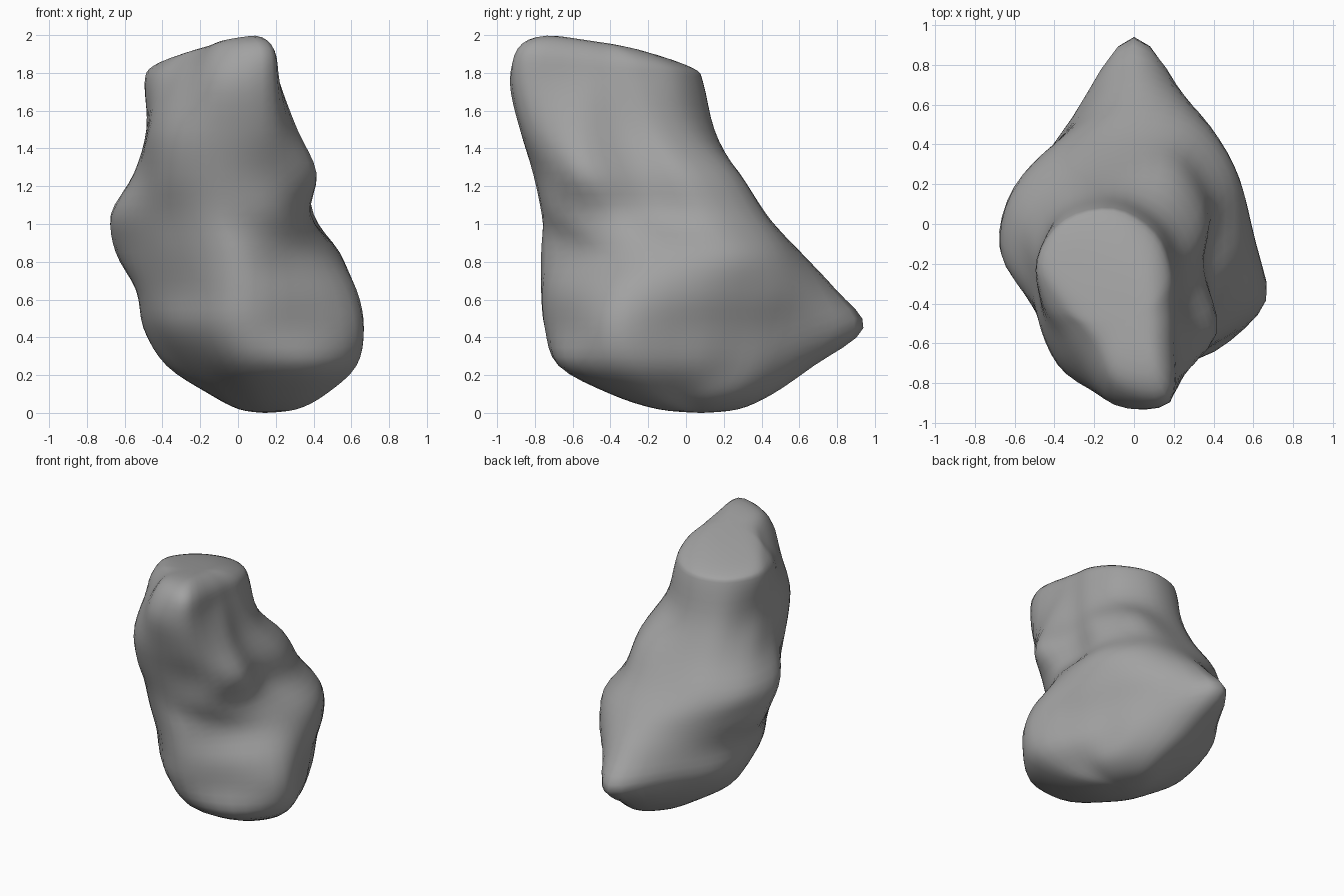
import bpy
import bmesh
from math import cos, sin, tau
from mathutils import Vector

SPOKES = 12        # measured directions per ring, counter-clockwise from +x
STEPS = 4          # interpolated steps between measurements


def ring(height, centre, radii, scale=1.0, lean=(0.0, 0.0)):
    """Closed ring of points from its radii; lean tilts the ring along x and y."""
    points = []
    for i, radius in enumerate(radii):
        angle = tau * i / SPOKES
        dx = cos(angle) * radius * scale
        dy = sin(angle) * radius * scale
        dz = lean[0] * dx + lean[1] * dy
        points.append(Vector((centre[0] + dx, centre[1] + dy, height + dz)))
    return points


def spline(a, b, c, d, t):
    """Smooth curve from b to c, guided by the neighbours a and d."""
    return 0.5 * (2 * b + (c - a) * t + (2 * a - 5 * b + 4 * c - d) * t ** 2
                  + (3 * b - a - 3 * c + d) * t ** 3)


def refine(items, closed):
    """Interpolate a row of points, either around a loop or along a line."""
    count = len(items)

    def pick(i):
        return items[i % count] if closed else items[max(0, min(count - 1, i))]

    result = []
    for i in range(count if closed else count - 1):
        for step in range(STEPS):
            result.append(spline(pick(i - 1), pick(i), pick(i + 1), pick(i + 2), step / STEPS))
    if not closed:
        result.append(items[-1])
    return result


# Remove the default cube
default_cube = bpy.data.objects.get("Cube")
if default_cube:
    bpy.data.objects.remove(default_cube, do_unlink=True)

# Rounded underside
underside = (.30, .32, .37, .46, .36, .30, .27, .28, .31, .39, .43, .40)
belly = (.49, .44, .52, .68, .51, .44, .43, .40, .46, .66, .72, .67)
# Wide base with a pointed back and a front lobe on the left
base = (.56, .52, .61, .95, .61, .54, .50, .50, .58, .75, .73, .77)
base_top = (.59, .57, .65, .80, .60, .54, .54, .55, .61, .77, .71, .71)
# Waist with a bulge on the right and a ridge on the back left
waist = (.54, .57, .60, .61, .57, .58, .65, .60, .66, .77, .62, .57)
hollow = (.47, .57, .63, .57, .59, .60, .57, .48, .52, .61, .63, .55)
# Shoulder ridge on the left, then the leaning head with a narrow front
shoulder = (.44, .53, .59, .52, .53, .50, .44, .44, .52, .56, .58, .60)
neck = (.36, .41, .46, .50, .51, .43, .38, .41, .47, .52, .57, .48)
head = (.31, .35, .43, .49, .50, .45, .36, .31, .35, .51, .57, .37)
# Sloping crown that narrows on the front right
crown = (.28, .32, .39, .45, .46, .41, .28, .22, .24, .42, .54, .33)

rings = [
    ring(0.0, (.14, .08), underside, 0.0),
    ring(.02, (.14, .05), underside, .5),
    ring(.10, (.12, 0), underside),
    ring(.25, (.05, 0), belly),
    ring(.45, (0, 0), base),
    ring(.65, (0, 0), base_top),
    ring(.85, (0, 0), waist),
    ring(1.05, (-.10, -.15), hollow),
    ring(1.27, (-.10, -.25), shoulder),
    ring(1.50, (-.10, -.35), neck),
    ring(1.75, (-.10, -.40), head),
    ring(1.87, (-.10, -.41), crown, 1.0, (.05, -.10)),
    ring(1.94, (-.07, -.46), crown, .6, (.12, -.14)),
    ring(1.96, (-.02, -.48), crown, 0.0),
]

# Refine around each ring, then along each column from bottom to top
loops = [refine(points, True) for points in rings]
columns = [refine(list(column), False) for column in zip(*loops)]

bm = bmesh.new()
grid = [[bm.verts.new(point) for point in column] for column in columns]
for i, column in enumerate(grid):
    following = grid[(i + 1) % len(grid)]
    for j in range(len(column) - 1):
        bm.faces.new((column[j], following[j], following[j + 1], column[j + 1]))
bmesh.ops.remove_doubles(bm, verts=bm.verts, dist=0.0005)
bmesh.ops.smooth_vert(bm, verts=bm.verts, factor=0.3,
                      use_axis_x=True, use_axis_y=True, use_axis_z=True)
bmesh.ops.recalc_face_normals(bm, faces=bm.faces)

# Rest on the ground
lowest = min(v.co.z for v in bm.verts)
bmesh.ops.translate(bm, verts=bm.verts, vec=(0, 0, -lowest))

mesh = bpy.data.meshes.new("boulder")
bm.to_mesh(mesh)
bm.free()
boulder = bpy.data.objects.new("boulder", mesh)
bpy.context.collection.objects.link(boulder)

# Plain stone colour
colour = (.36, .36, .36, 1)
stone = bpy.data.materials.new("stone_grey")
stone.use_nodes = True
stone.diffuse_color = colour
stone.node_tree.nodes["Principled BSDF"].inputs["Base Color"].default_value = colour
mesh.materials.append(stone)

# Smooth shading
bpy.ops.object.select_all(action='DESELECT')
boulder.select_set(True)
bpy.context.view_layer.objects.active = boulder
bpy.ops.object.shade_smooth()
